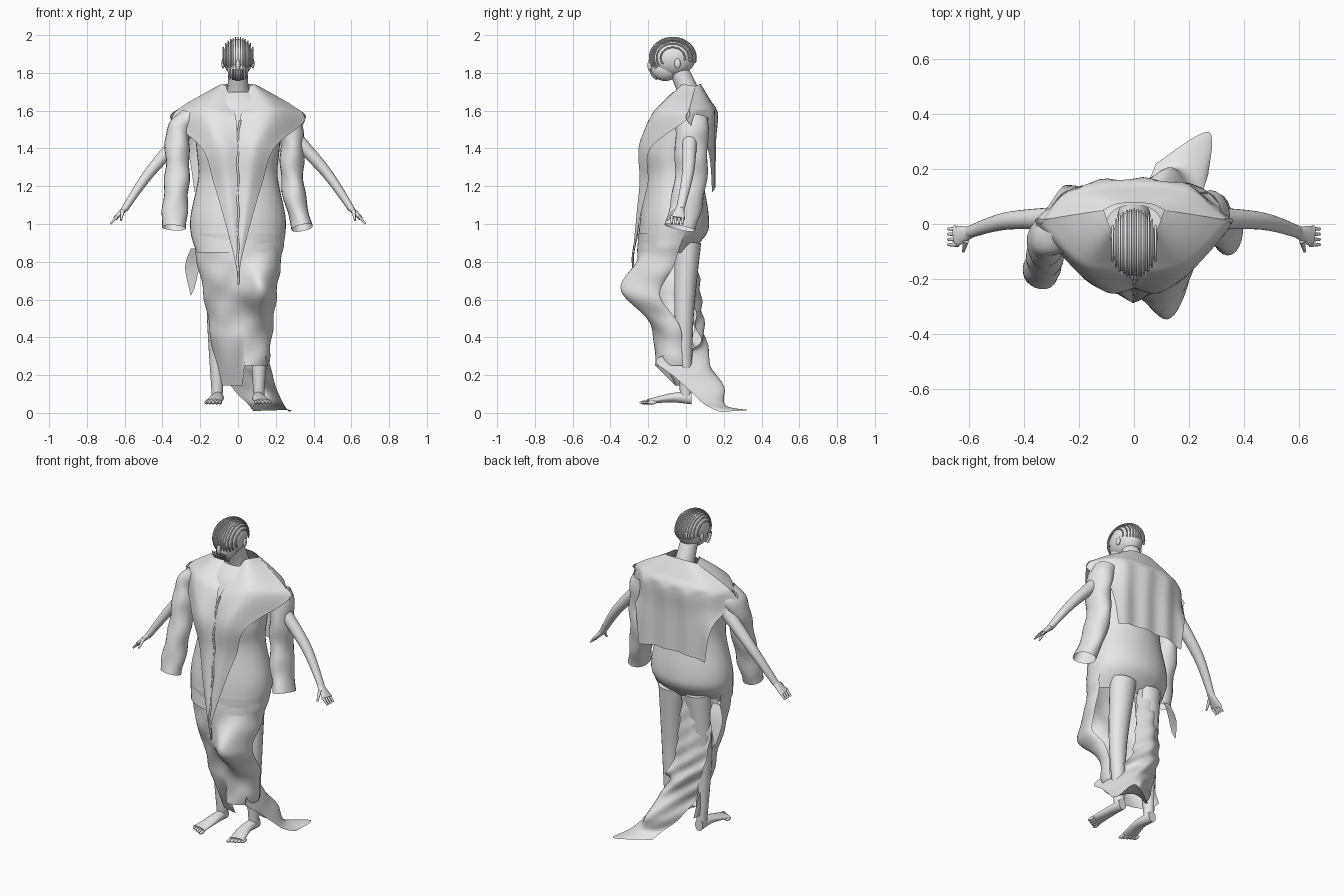
import bpy, bmesh
from math import sin, cos, pi, exp, sqrt
from mathutils import Vector

if "Cube" in bpy.data.objects:
    bpy.data.objects.remove(bpy.data.objects["Cube"])

tone = (0.8, 0.8, 0.8, 1)
grey = bpy.data.materials.new("plain grey")
grey.use_nodes = True
grey.diffuse_color = tone
grey.node_tree.nodes["Principled BSDF"].inputs["Base Color"].default_value = tone


def spline(points, steps):
    """Smooth curve through points, with a number of steps per span."""
    out = []
    last = len(points) - 1
    for i in range(last):
        before, start = points[max(i - 1, 0)], points[i]
        end, after = points[i + 1], points[min(i + 2, last)]
        for k in range(steps):
            t = k / steps
            bend = 2 * before - 5 * start + 4 * end - after
            twist = 3 * start - before - 3 * end + after
            out.append(start + ((end - before) * t + bend * t * t + twist * t ** 3) / 2)
    return out + [points[last]]


def surface(name, rows, across=1, along=6, ripple=None, capped=False):
    """Skin rows of points into a smooth surface."""
    rows = [spline([Vector(point) for point in row], across) for row in rows]
    rows = list(zip(*[spline(column, along) for column in zip(*rows)]))
    bm = bmesh.new()
    verts = [[bm.verts.new(p + Vector(ripple(p)) if ripple else p) for p in row] for row in rows]
    for upper, lower in zip(verts, verts[1:]):
        for j in range(len(upper) - 1):
            bm.faces.new((upper[j], upper[j + 1], lower[j + 1], lower[j]))
    bmesh.ops.remove_doubles(bm, verts=bm.verts, dist=0.0001)
    if capped:
        bmesh.ops.holes_fill(bm, edges=bm.edges)
    bmesh.ops.recalc_face_normals(bm, faces=bm.faces)
    for face in bm.faces:
        face.smooth = len(face.verts) <= 4
    mesh = bpy.data.meshes.new(name)
    bm.to_mesh(mesh)
    bm.free()
    mesh.materials.append(grey)
    bpy.context.collection.objects.link(bpy.data.objects.new(name, mesh))


def arc(z, y, width, depth, start=0, turn=2 * pi, sides=40):
    """Level ellipse, or a part of one."""
    angles = [start + turn * k / sides for k in range(sides + 1)]
    return [(width * cos(a), y + depth * sin(a), z) for a in angles]


def tube(name, path, first, last, ref=(0, 1, 0), sides=20, along=6, ripple=None, capped=True):
    """Sweep an ellipse along a path; its two radii change evenly from first to last."""
    path = [Vector(p) for p in path]
    end = len(path) - 1
    rows = []
    for i, centre in enumerate(path):
        tangent = (path[min(i + 1, end)] - path[max(i - 1, 0)]).normalized()
        u = tangent.cross(Vector(ref)).normalized()
        v = u.cross(tangent)
        radii = Vector(first).lerp(Vector(last), i / end)
        rows.append([centre + u * x + v * y for x, y, z in arc(0, 0, *radii, sides=sides)])
    surface(name, rows, along=along, ripple=ripple, capped=capped)


def ball(name, centre, radii):
    bpy.ops.mesh.primitive_uv_sphere_add(segments=32, ring_count=20, location=centre)
    ob = bpy.context.object
    ob.name = name
    ob.scale = radii
    ob.data.materials.append(grey)
    bpy.ops.object.shade_smooth()


def cord(name, path, radius=0.004):
    tube(name, path, (radius, radius), (radius, radius), ref=(1, 0, 0), sides=6, along=1)


def folds(p):
    return Vector((sin(p.z * 37 + p.x * 25), sin(p.z * 28 - p.x * 30), 0)) * 0.004


# Head, neck and face
skull = Vector((0, -.07, 1.88))
ball("skull", skull, (.081, .12, .1))
ball("jaw", (0, -.11, 1.825), (.057, .075, .068))
ball("nose", (0, -.19, 1.84), (.012, .014, .03))
tube("neck", [(0, .03, 1.64), (0, 0, 1.73), (0, -.04, 1.82)], (.06, .06), (.05, .05))

# Raised hair rows from brow to nape, and cords over the jaw
for i in range(-6, 7):
    x = i / 77
    size = sqrt(1 - (i / 7) ** 2)
    cord("hair_row", [skull + Vector((x, -.123 * size * cos(a), .107 * size * sin(a)))
                      for a in (pi * (k / 25 - .2) for k in range(33))])
for i in range(-3, 4):
    cord("jaw_cord", [Vector((i / 70, -.11 - .08 * cos(a), 1.82 - .066 * sin(a)))
                      for a in (k / 8 for k in range(9))])

# Arms, hands, legs and feet
for side, s in (("right_", -1), ("left_", 1)):
    ball(side + "ear", (s * .079, -.045, 1.85), (.009, .016, .026))
    tube(side + "arm", [(s * .2, .02, 1.57), (s * .3, .02, 1.46), (s * .47, .01, 1.27),
                        (s * .6, -.03, 1.08)], (.05, .05), (.018, .022))
    tube(side + "palm", [(s * .59, -.03, 1.09), (s * .65, -.045, 1.03)], (.017, .02), (.011, .04))
    for i in range(4):
        y = -.018 - i * .019
        tube(side + "finger", [(s * .64, y, 1.04), (s * .675, y, 1)], (.009, .009), (.005, .005))
    tube(side + "thumb", [(s * .61, -.06, 1.07), (s * .62, -.1, 1.02)], (.011, .011), (.005, .005))
    tube(side + "leg", [(s * .09, .01, .9), (s * .11, -.01, .5), (s * .11, 0, .08)],
         (.08, .07), (.028, .03))
    tube(side + "foot", [(s * .11, .03, .08), (s * .11, -.08, .08), (s * .13, -.2, .06)],
         (.026, .035), (.045, .013), ref=(0, 0, 1))
    for i in range(5):
        ball(side + "toe", (s * (.095 + i * .018), -.22 + i * .01, .055), (.01, .026, .01))

# Dress body, from shoulders to seat: height, centre, half width, half depth
surface("dress_body", [arc(*level) for level in (
    (1.7, 0, .1, .07), (1.6, -.02, .23, .13), (1.4, -.06, .22, .16), (1.25, -.06, .21, .15),
    (1.05, -.06, .25, .18), (.95, -.07, .25, .18), (.85, -.12, .22, .14))])


# Skirt front, open behind, with a swell over one knee and a hem drawn back on the other side
def skirt_shape(p):
    swell = .145 * exp(-((p.x - .12) / .09) ** 2 - ((p.z - .64) / .13) ** 2)
    drop = max(0, .4 - p.z) * .7 if p.x < 0 else 0
    return folds(p) * (p.z < .9) + Vector((.03 * (1 - p.z), drop - swell, -drop))


surface("skirt_front", [arc(*level, start=pi * .9, turn=pi * 1.2) for level in (
    (.95, -.07, .25, .185), (.7, -.1, .205, .14), (.5, -.06, .175, .12), (.25, -.05, .14, .115))],
    along=12, ripple=skirt_shape)

# Gathered cloth behind one leg, wrapping round the other shin into a train on the floor
surface("train", [
    [(-.2, -.04, .9), (-.1, .05, .9), (0, .03, .9)],
    [(-.16, .03, .5), (-.06, .09, .5), (.04, .05, .5)],
    [(-.12, .04, .36), (-.02, .11, .36), (.1, .06, .36)],
    [(-.1, .04, .25), (.08, .13, .25), (.16, -.15, .28)],
    [(-.02, .1, .12), (.13, .2, .13), (.2, 0, .14)],
    [(.05, .16, .05), (.18, .21, .04), (.24, .09, .05)],
    [(.08, .22, .01), (.27, .335, .015), (.27, .18, .005)]], across=10, along=12,
    ripple=lambda p: (0, .008 * sin(p.z * 60 + p.x * 45) * min(1, p.z * 4), 0))

# Coat: front panels taper from the shoulder tip to a long point
outer = [(.11, .05, 1.73), (.3, .02, 1.62), (.355, 0, 1.55), (.19, -.19, 1.4),
         (.13, -.2, 1.22), (.08, -.24, 1.05), (.015, -.28, .8), (0, -.27, .68)]
inner = [(max(0, z - 1.52) * .3, y, z) for (x, side_y, z), y in
         zip(outer, (-.03, -.13, -.19, -.23, -.235, -.25, -.28, -.27))]
for side, s in (("right_", -1), ("left_", 1)):
    rows = []
    for a, b in zip(inner, outer):
        middle = (Vector(a) + Vector(b)) / 2 + Vector((0, -.2, .08)) * b[0]
        rows.append([(s * x, y, z) for x, y, z in (a, middle, b)])
    surface(side + "coat_front", rows, across=8)
cord("front_closure", [p + folds(p) for p in spline([Vector(p) for p in inner[2:]], 6)], .006)

# Coat back hangs from the same shoulder edge as one loose panel
rows = []
for w, y, z in outer[:3] + [(.27, .12, 1.4), (.23, .14, 1.17)]:
    middle = .15 - .4 * max(0, z - 1.54)
    high = z + w / 10
    rows.append([(-w, y, z), (-w / 2, middle, high), (w / 2, middle, high), (w, y, z)])
surface("coat_back", rows, across=12,
        ripple=lambda p: (0, .006 * sin(p.x * 42) * (p.z < 1.6), 0))

# Empty sleeves
tube("right_sleeve", [(-.26, -.02, 1.56), (-.32, -.05, 1.48), (-.32, -.1, 1.3), (-.34, -.18, .98)],
     (.06, .09), (.067, .06), along=12, ripple=folds, capped=False)
tube("left_sleeve", [(.25, .03, 1.56), (.285, .03, 1.45), (.29, .02, 1.2), (.34, -.03, .98)],
     (.07, .09), (.055, .083), along=12, ripple=folds, capped=False)

# Loose flap beside the hip
surface("hip_flap", [[(-.25, .02, .87), (-.2, .02, .87)], [(-.28, .04, .77), (-.2, .05, .8)],
                     [(-.25, .07, .62), (-.23, .06, .66)]])
